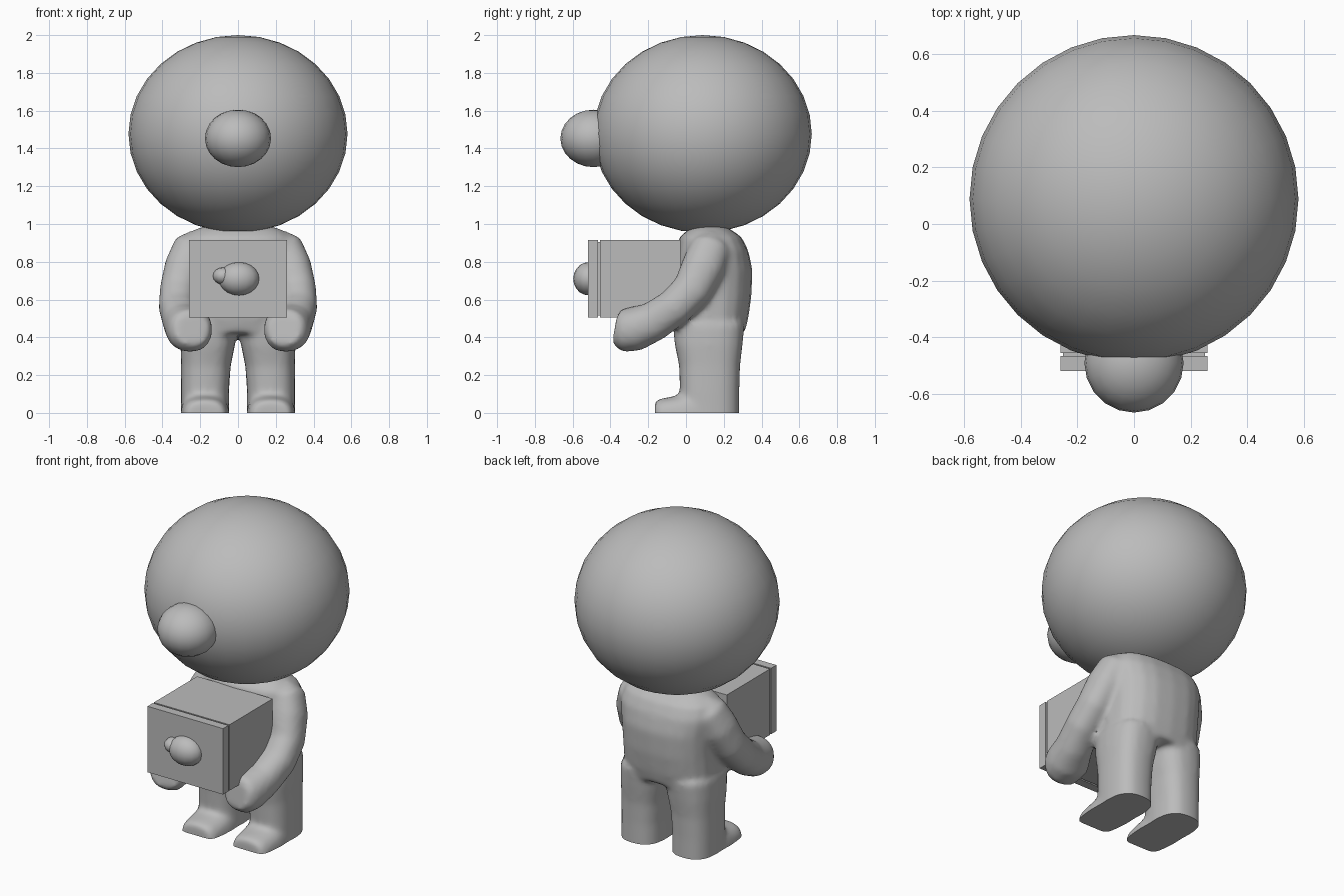
import bpy, bmesh, math
from mathutils import Vector

if "Cube" in bpy.data.objects:
    bpy.data.objects.remove(bpy.data.objects["Cube"])

grey = bpy.data.materials.new("plain grey")
grey.diffuse_color = (0.5, 0.5, 0.5, 1)
grey.use_nodes = True
grey.node_tree.nodes["Principled BSDF"].inputs["Base Color"].default_value = grey.diffuse_color


def smooth(obj, angle=40):
    bpy.ops.object.select_all(action='DESELECT')
    obj.select_set(True)
    bpy.context.view_layer.objects.active = obj
    bpy.ops.object.shade_smooth_by_angle(angle=math.radians(angle))


def make_object(name, bm):
    bmesh.ops.recalc_face_normals(bm, faces=bm.faces)
    mesh = bpy.data.meshes.new(name)
    bm.to_mesh(mesh)
    bm.free()
    mesh.materials.append(grey)
    obj = bpy.data.objects.new(name, mesh)
    bpy.context.collection.objects.link(obj)
    return obj


def ball(name, centre, radii, seg=32, rings=16):
    bm = bmesh.new()
    bmesh.ops.create_uvsphere(bm, u_segments=seg, v_segments=rings, radius=1)
    for v in bm.verts:
        v.co = Vector(a * b for a, b in zip(v.co, radii)) + Vector(centre)
    obj = make_object(name, bm)
    smooth(obj)
    return obj


def loft(bm, sections, axis=None, power=2.5, side=1, n=20):
    """Rounded sections (centre, half width, half depth) joined along a path."""
    loops = []
    pts = [Vector(s[0]) for s in sections]
    for i, (c, a, b) in enumerate(sections):
        t = Vector(axis) if axis else pts[min(i + 1, len(pts) - 1)] - pts[max(i - 1, 0)]
        t.normalize()
        u = Vector((1, 0, 0))
        u = (u - t * u.dot(t)).normalized()
        w = t.cross(u)
        loop = []
        for k in range(n):
            ang = 2 * math.pi * k / n
            ca, sa = math.cos(ang), math.sin(ang)
            p = pts[i] + u * a * math.copysign(abs(ca) ** (2 / power), ca) \
                + w * b * math.copysign(abs(sa) ** (2 / power), sa)
            p.x *= side
            loop.append(bm.verts.new(p))
        loops.append(loop)
    for l0, l1 in zip(loops, loops[1:]):
        for k in range(n):
            j = (k + 1) % n
            bm.faces.new((l0[k], l0[j], l1[j], l1[k]))
    bm.faces.new(loops[0])
    bm.faces.new(loops[-1])


# Head and nose
ball("head", (0, 0.088, 1.477), (0.58, 0.578, 0.523))
ball("nose", (0, -0.49, 1.453), (0.175, 0.175, 0.152), 20, 12)

# Body: torso, legs, feet and arms fused into one soft skin
torso = [((0, .12, .42), .27, .19), ((0, .12, .50), .29, .21), ((0, .125, .62), .29, .222),
         ((0, .14, .76), .295, .212), ((0, .14, .86), .31, .19), ((0, .13, .93), .29, .165),
         ((0, .125, .97), .23, .115), ((0, .125, .99), .17, .07)]
leg = [((.175, .125, -.05), .128, .158), ((.175, .125, .12), .128, .158),
       ((.17, .125, .25), .132, .162), ((.16, .12, .36), .145, .18), ((.15, .12, .47), .15, .19)]
foot = [((.175, .2, -.02), .12, .12), ((.175, 0, -.02), .13, .125),
        ((.175, -.08, -.02), .125, .105), ((.175, -.14, -.02), .115, .095),
        ((.175, -.165, -.02), .095, .08)]
arm = [((.20, .14, .92), .07, .06), ((.235, .13, .87), .11, .11), ((.28, .09, .77), .11, .115),
       ((.315, .03, .65), .10, .105), ((.32, -.06, .56), .10, .10), ((.295, -.17, .485), .105, .105),
       ((.26, -.27, .445), .125, .118), ((.25, -.335, .435), .115, .115),
       ((.245, -.37, .44), .09, .085)]

bm = bmesh.new()
loft(bm, torso, (0, 0, 1))
for s in (1, -1):
    loft(bm, leg, (0, 0, 1), 2.6, s)
    loft(bm, foot, (0, -1, 0), 2.6, s)
    loft(bm, arm, None, 2.2, s)
# Orient every closed shell outward before fusing
body = make_object("body", bm)
smooth(body)
remesh = body.modifiers.new("fuse", 'REMESH')
remesh.mode = 'VOXEL'
remesh.voxel_size = 0.016
soften = body.modifiers.new("soften", 'SMOOTH')
soften.iterations = 8
soften.factor = 0.5
for m in ("fuse", "soften"):
    bpy.ops.object.modifier_apply(modifier=m)

# Flat soles
bm = bmesh.new()
bm.from_mesh(body.data)
cut = bmesh.ops.bisect_plane(bm, geom=bm.verts[:] + bm.edges[:] + bm.faces[:],
                             plane_co=(0, 0, 0), plane_no=(0, 0, 1), clear_inner=True)
rim = [e for e in cut["geom_cut"] if isinstance(e, bmesh.types.BMEdge)]
bmesh.ops.holes_fill(bm, edges=rim, sides=0)
for f in bm.faces:
    f.material_index = 0
bm.to_mesh(body.data)
bm.free()
body.data.materials.clear()
body.data.materials.append(grey)
smooth(body, 50)


# Carried box with a separate front panel, leaving a fine seam
def block(name, lo, hi):
    bm = bmesh.new()
    bmesh.ops.create_cube(bm, size=1)
    for v in bm.verts:
        v.co = [(a + b) / 2 + c * (b - a) for a, b, c in zip(lo, hi, v.co)]
    return make_object(name, bm)


block("box", (-.26, -.455, .505), (.26, -.03, .915))
block("box_seam", (-.25, -.47, .515), (.25, -.45, .905))
block("box_front", (-.26, -.518, .505), (.26, -.465, .915))

# Knob on the box front
ball("knob", (0.005, -.515, .71), (.108, .082, .088), 16, 10)
ball("knob_lobe", (-.08, -.52, .725), (.053, .055, .045), 12, 8)
